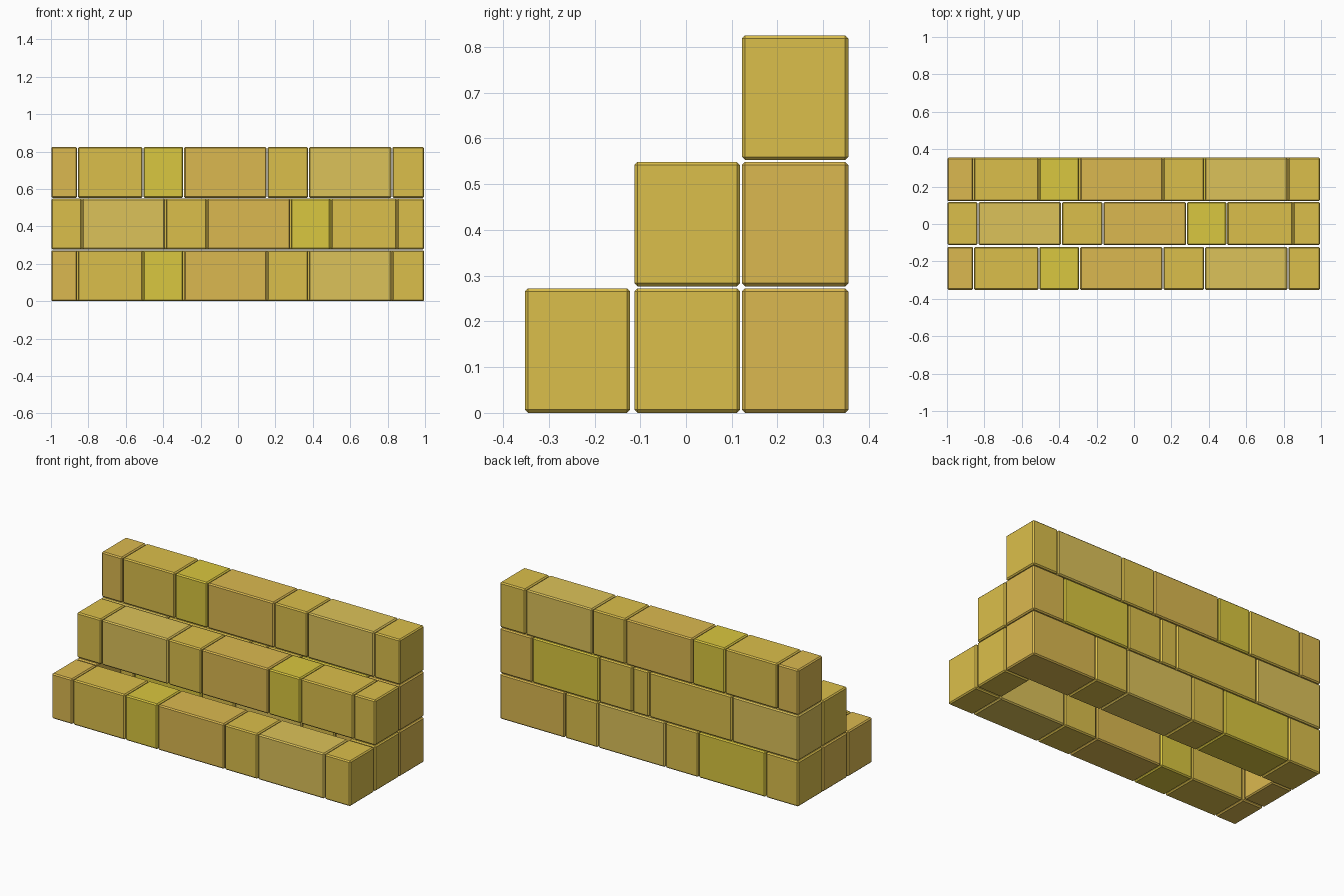
import bpy

if "Cube" in bpy.data.objects:
    bpy.data.objects.remove(bpy.data.objects["Cube"])

def material(name, rgb):
    m = bpy.data.materials.new(name)
    m.diffuse_color = (*rgb, 1)
    m.use_nodes = True
    m.node_tree.nodes["Principled BSDF"].inputs["Base Color"].default_value = m.diffuse_color
    return m

MATS = {
    "a": material("sand", (0.71, 0.52, 0.07)),
    "o": material("ochre", (0.71, 0.485, 0.08)),
    "l": material("light_sand", (0.72, 0.54, 0.10)),
    "g": material("green_yellow", (0.70, 0.57, 0.05)),
}

LAYER = 0.2765    # height of one course
GAP = 0.002       # half of the joint between bricks
BACK, MID, FRONT = (0.122, 0.355), (-0.113, 0.118), (-0.352, -0.122)

def brick(name, x0, x1, y, layer, tone):
    """One bevelled brick."""
    z0, z1 = layer * LAYER, (layer + 1) * LAYER - 2 * GAP
    x0, x1 = x0 + GAP, x1 - GAP
    bpy.ops.mesh.primitive_cube_add(
        size=1, location=((x0 + x1) / 2, sum(y) / 2, (z0 + z1) / 2))
    ob = bpy.context.object
    ob.name = name
    ob.scale = (x1 - x0, y[1] - y[0], z1 - z0)
    bpy.ops.object.transform_apply(location=False, rotation=False, scale=True)
    bev = ob.modifiers.new("edge", "BEVEL")
    bev.width = 0.007
    bev.segments = 1
    ob.data.materials.append(MATS[tone])

def course(name, joints, y, layer, tones):
    """A row of bricks between consecutive joints."""
    xs = [-1.0] + joints + [0.997]
    for i, t in enumerate(tones):
        brick(f"{name}_brick_{i + 1}", xs[i], xs[i + 1], y, layer, t)

odd = [-0.858, -0.508, -0.291, 0.155, 0.377, 0.823]
even = [-0.834, -0.388, -0.166, 0.281, 0.496, 0.85]

# Visible steps
course("bottom_step", odd, FRONT, 0, "oagoala")
course("middle_step", even, MID, 1, "alaogaa")
course("top_step", odd, BACK, 2, "oagoala")

# Back wall under the top step
course("back_lower", [-0.779, -0.33, -0.109, 0.34, 0.561], BACK, 0, "agalao")
course("back_middle", [-0.556, -0.002, 0.109, 0.333, 0.779], BACK, 1, "laaago")

# End bricks closing the hollow under the middle step
brick("hollow_end_left", -1.0, -0.858, MID, 0, "o")
brick("hollow_end_right", 0.823, 0.997, MID, 0, "a")
